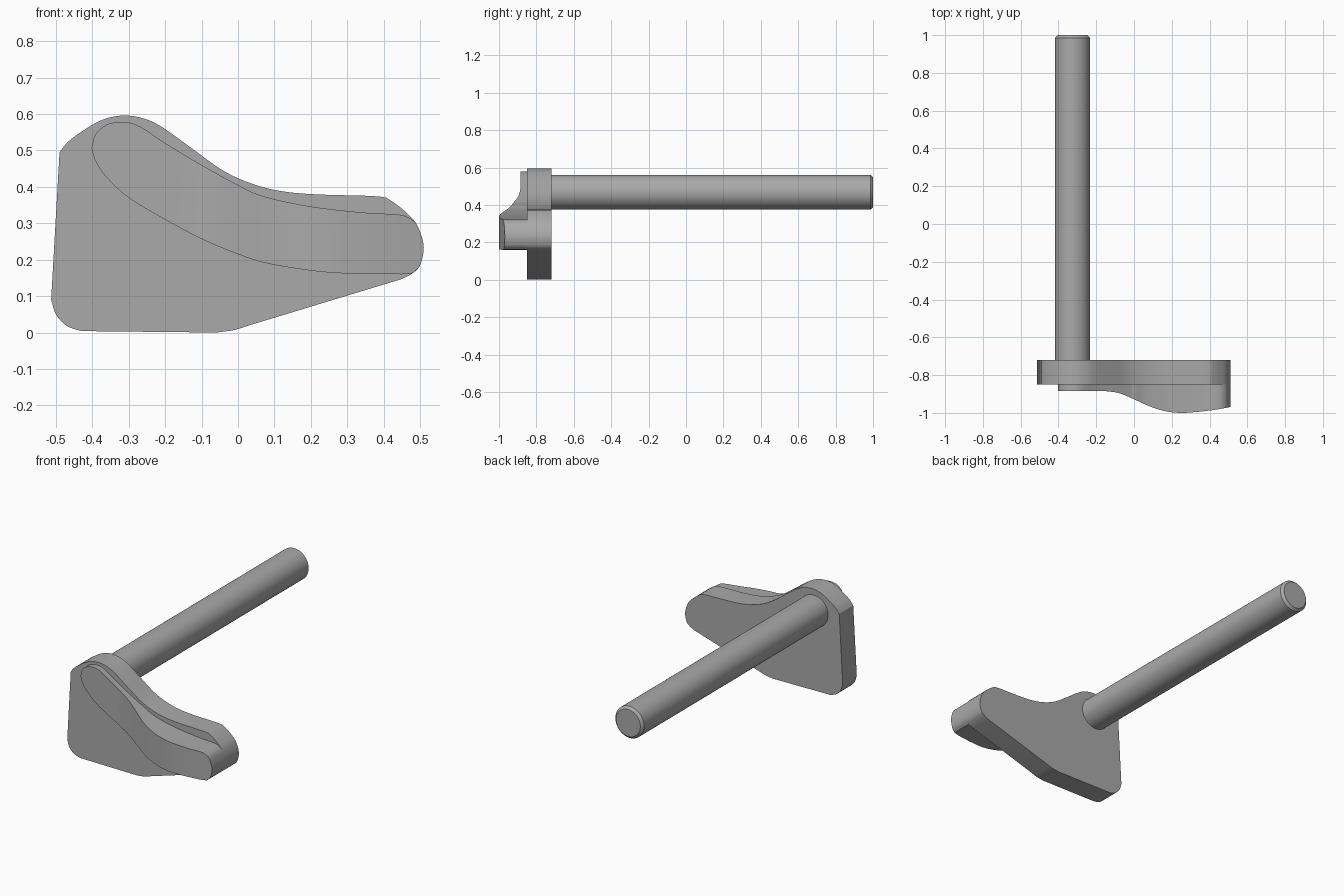
import bpy, bmesh, math
from mathutils import Matrix, Vector

cube = bpy.data.objects.get("Cube")
if cube:
    bpy.data.objects.remove(cube, do_unlink=True)

GREY = (0.4, 0.4, 0.4, 1.0)
grey = bpy.data.materials.new("plain grey")
grey.use_nodes = True
grey.diffuse_color = GREY
grey.node_tree.nodes["Principled BSDF"].inputs["Base Color"].default_value = GREY


def spline(points, steps=4):
    """Smooth open curve through the points."""
    p = [Vector(q) for q in points]
    p = [2 * p[0] - p[1]] + p + [2 * p[-1] - p[-2]]
    out = []
    for a, b, c, d in zip(p, p[1:], p[2:], p[3:]):
        for i in range(steps):
            t = i / steps
            out.append(0.5 * (2 * b + (c - a) * t + (2 * a - 5 * b + 4 * c - d) * t**2
                              + (3 * b - a - 3 * c + d) * t**3))
    return out + [p[-2]]


def prism(outline, front, back):
    """Extrude an x-z outline along y."""
    bm = bmesh.new()
    face = bm.faces.new([bm.verts.new((q[0], front, q[1])) for q in outline])
    geom = bmesh.ops.extrude_face_region(bm, geom=[face])["geom"]
    for v in geom:
        if isinstance(v, bmesh.types.BMVert):
            v.co.y = back
    bmesh.ops.recalc_face_normals(bm, faces=bm.faces[:])
    return bm


def finish(name, bm):
    mesh = bpy.data.meshes.new(name)
    bmesh.ops.recalc_face_normals(bm, faces=bm.faces[:])
    bm.to_mesh(mesh)
    bm.free()
    mesh.materials.append(grey)
    obj = bpy.data.objects.new(name, mesh)
    bpy.context.collection.objects.link(obj)
    bpy.ops.object.select_all(action="DESELECT")
    obj.select_set(True)
    bpy.context.view_layer.objects.active = obj
    bpy.ops.object.shade_smooth_by_angle(angle=math.radians(30))


BACK, FACE = -0.72, -0.85
tip = [(.495, .288), (.51, .235), (.5, .185), (.48, .163)]

# Flat lever plate: smooth upper edge, then straight runs between rounded corners
upper = [(-.49, .495), (-.465, .525), (-.42, .558), (-.37, .585), (-.315, .596),
         (-.26, .588), (-.21, .565), (-.13, .508), (-.04, .444), (.04, .408),
         (.12, .388), (.22, .379), (.38, .374), (.42, .362), (.47, .322)]
heel = [(.035, .021), (-.01, .007), (-.06, 0)]
corner = [(-.43, .004), (-.47, .018), (-.5, .05), (-.513, .09)]
plate = spline(upper + tip + [(.45, .147)]) + spline(heel) + spline(corner)
finish("lever_plate", prism(plate, FACE, BACK))

# Raised finger grip whose front swells towards the tip
grip_top = [(-.402, .505), (-.392, .543), (-.36, .571), (-.315, .578), (-.27, .566),
            (-.2, .52), (-.1, .46), (0, .405), (.07, .374), (.2, .346),
            (.35, .329), (.44, .324), (.475, .312)]
grip_low = [(.45, .16), (.3, .162), (.2, .17), (.08, .19), (0, .215), (-.1, .257),
            (-.2, .31), (-.3, .37), (-.36, .425), (-.39, .468), (-.402, .505)]
swell = spline([(-.15, -.885), (-.08, -.895), (0, -.928), (.08, -.964), (.16, -.99),
                (.24, -1), (.32, -.996), (.42, -.985), (.52, -.967)])


def swell_at(x):
    for a, b in zip(swell, swell[1:]):
        if a.x <= x <= b.x:
            return a.y + (b.y - a.y) * (x - a.x) / (b.x - a.x)
    return swell[0].y


bm = prism(spline(grip_top + tip) + spline(grip_low)[:-1], -0.9, FACE)
for s in swell[:-1]:
    bmesh.ops.bisect_plane(bm, geom=bm.verts[:] + bm.edges[:] + bm.faces[:],
                           plane_co=(s.x, 0, 0), plane_no=(1, 0, 0))
for v in bm.verts:
    if v.co.y < FACE - 0.01:
        v.co.y = swell_at(v.co.x)
finish("finger_grip", bm)

# Round shaft with a chamfered free end
start, end = -0.74, 1.0
bm = bmesh.new()
bmesh.ops.create_cone(bm, cap_ends=True, segments=64, radius1=0.093, radius2=0.093,
                      depth=end - start,
                      matrix=Matrix.Translation((-0.325, (start + end) / 2, 0.468))
                      @ Matrix.Rotation(math.pi / 2, 4, "X"))
rim = [e for e in bm.edges if all(v.co.y > end - 0.01 for v in e.verts)]
bmesh.ops.bevel(bm, geom=rim, offset=0.014, segments=1, affect="EDGES")
finish("shaft", bm)
